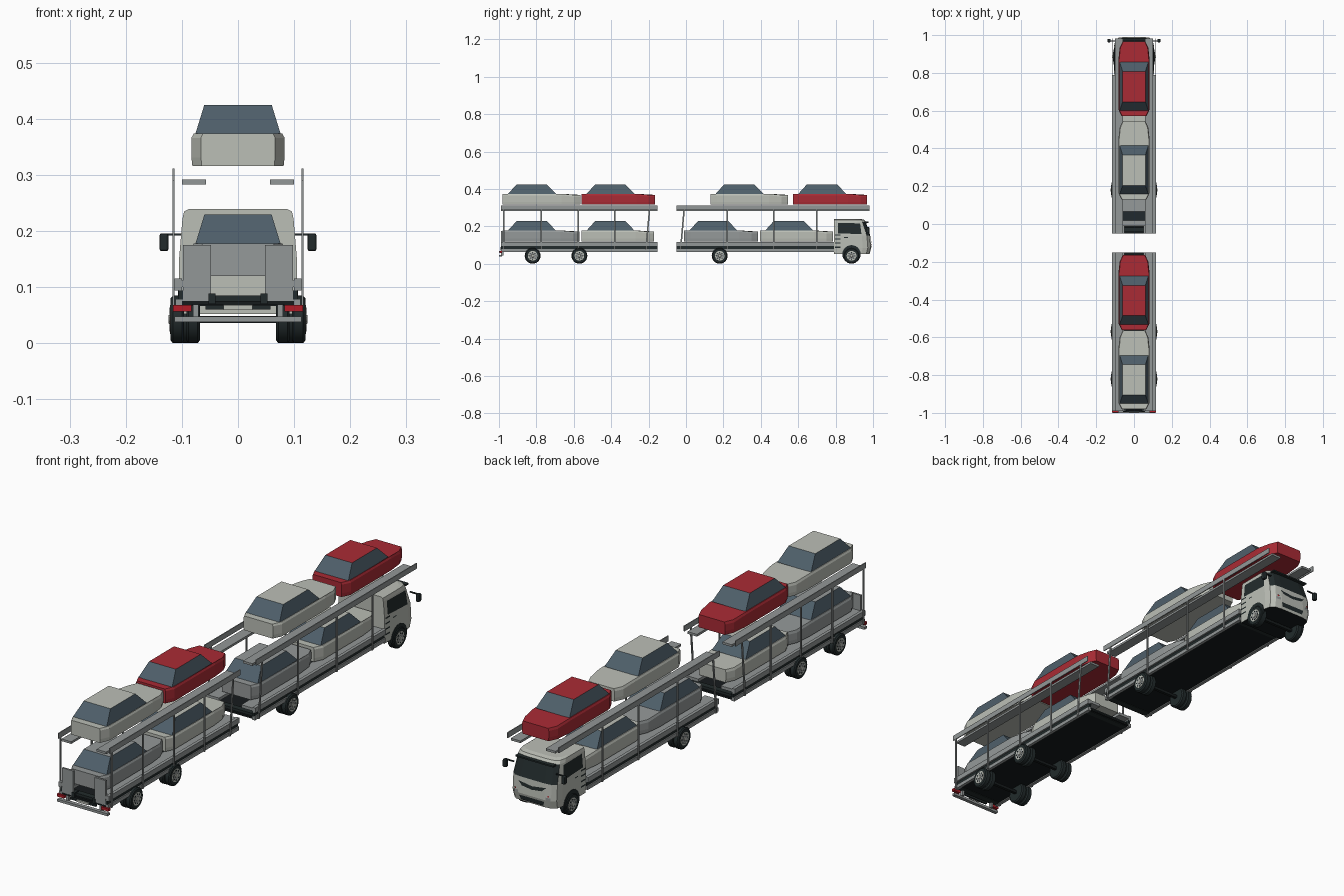
import bpy, bmesh, math
from mathutils import Vector

cube = bpy.data.objects.get("Cube")
if cube:
    bpy.data.objects.remove(cube, do_unlink=True)


def material(name, r, g, b):
    m = bpy.data.materials.new(name)
    m.use_nodes = True
    m.diffuse_color = (r, g, b, 1)
    m.node_tree.nodes["Principled BSDF"].inputs["Base Color"].default_value = (r, g, b, 1)
    return m


WHITE = material("off white paint", 0.50, 0.52, 0.47)
RED = material("red paint", 0.40, 0.024, 0.035)
SILVER = material("silver paint", 0.30, 0.32, 0.32)
STEEL = material("grey steel", 0.29, 0.31, 0.31)
GLASS = material("blue glass", 0.078, 0.115, 0.145)
DARK = material("dark trim", 0.016, 0.024, 0.025)
BLACK = material("black underside", 0.008, 0.011, 0.012)
LAMP = material("red lamp", 0.45, 0.012, 0.02)


def finish(name, bm, *mats):
    bmesh.ops.recalc_face_normals(bm, faces=bm.faces)
    me = bpy.data.meshes.new(name)
    bm.to_mesh(me)
    bm.free()
    for m in mats:
        me.materials.append(m)
    ob = bpy.data.objects.new(name, me)
    bpy.context.collection.objects.link(ob)
    return ob


def box(name, xs, ys, zs, mat, mirror=False):
    bm = bmesh.new()
    for s in ((1, -1) if mirror else (1,)):
        vs = bmesh.ops.create_cube(bm, size=1)["verts"]
        for v in vs:
            v.co = Vector((s * (xs[0] if v.co.x < 0 else xs[1]),
                           ys[0] if v.co.y < 0 else ys[1],
                           zs[0] if v.co.z < 0 else zs[1]))
    return finish(name, bm, mat)


def loft(bm, rings):
    """Skin a stack of equal-length rings and cap both ends."""
    loops = [[bm.verts.new(p) for p in ring] for ring in rings]
    n = len(loops[0])
    for a, b in zip(loops, loops[1:]):
        for i in range(n):
            j = (i + 1) % n
            bm.faces.new((a[i], a[j], b[j], b[i]))
    bm.faces.new(loops[0][::-1])
    bm.faces.new(loops[-1])


def plate(name, pts, mat, mirror=True):
    """Thin painted detail, repeated on the other side."""
    bm = bmesh.new()
    for s in ((1, -1) if mirror else (1,)):
        bm.faces.new([bm.verts.new((s * x, y, z)) for x, y, z in pts])
    return finish(name, bm, mat)


def beam(name, x, a, b, w, mat):
    """Slim leaning post between two (y, z) points, on both sides."""
    bm = bmesh.new()
    for s in (1, -1):
        loft(bm, [[(s * (x + dx * w), p[0] + dy * w, p[1])
                   for dx, dy in ((-.5, -1), (.5, -1), (.5, 1), (-.5, 1))] for p in (a, b)])
    return finish(name, bm, mat)


def disc_stack(name, steps, y, z, mat):
    """Turned part along x from (x, radius) steps, on both sides."""
    bm = bmesh.new()
    n = 24
    for s in (1, -1):
        loft(bm, [[(s * x, y + r * math.cos(2 * math.pi * i / n), z + r * math.sin(2 * math.pi * i / n))
                   for i in range(n)] for x, r in steps])
    ob = finish(name, bm, mat)
    bpy.ops.object.select_all(action='DESELECT')
    ob.select_set(True)
    bpy.context.view_layer.objects.active = ob
    bpy.ops.object.shade_smooth_by_angle(angle=math.radians(35))
    return ob


# Carried cars: tapered body, glazed cabin, painted roof
def car(label, y0, y1, z, mat):
    bm = bmesh.new()

    def plan(k, zt, zf):
        outline = [(.066, y0), (.083, y0 + .035), (.083, y1 - .10), (.076, y1 - .035), (.060, y1)]
        half = [(x * k, y, zf if y > y1 - .05 else zt) for x, y in outline]
        return half + [(-x, y, h) for x, y, h in reversed(half)]
    loft(bm, [plan(.98, z, z), plan(1, z + .015, z + .015), plan(1, z + .05, z + .042), plan(.95, z + .058, z + .052)])
    finish(label + "_body", bm, mat)
    bm = bmesh.new()

    def rect(w, a, b, h):
        return [(-w, a, h), (w, a, h), (w, b, h), (-w, b, h)]
    loft(bm, [rect(.076, y0 + .028, y0 + .285, z + .057), rect(.060, y0 + .075, y0 + .235, z + .109)])
    ob = finish(label + "_cabin", bm, GLASS, mat)
    for f in ob.data.polygons:
        f.material_index = 1 if f.normal.z > .9 else 0


UP, LOW = .316, .120
car("upper_rear_car", -.98, -.565, UP, WHITE)
car("upper_second_car", -.56, -.165, UP, RED)
car("upper_third_car", .13, .545, UP, WHITE)
car("upper_front_car", .572, .967, UP, RED)
car("lower_rear_car", -.98, -.57, LOW, SILVER)
car("lower_second_car", -.56, -.17, LOW, WHITE)
car("lower_third_car", -.01, .385, LOW, SILVER)
car("lower_front_car", .395, .785, LOW, WHITE)


# Two-storey carrying frame
def frame(label, y0, low_end, up_end, posts):
    low, up = (y0, low_end), (y0, up_end)
    box(label + "_floor", (-.10, .10), low, (.068, .075), BLACK)
    box(label + "_runway", (.05, .10), low, (.100, .112), STEEL, True)
    box(label + "_side_beam", (.10, .113), low, (.094, .115), STEEL, True)
    box(label + "_side_recess", (.098, .106), low, (.078, .094), DARK, True)
    box(label + "_side_skirt", (.098, .111), low, (.064, .079), STEEL, True)
    box(label + "_upper_runway", (.057, .100), up, (.283, .292), STEEL, True)
    box(label + "_upper_rail", (.113, .117), up, (.289, .311), STEEL, True)
    for a, b in posts:
        beam(label + "_post", .115, (a, .065), (b, .29), .004, STEEL)
    for y in (y0 + .02, low_end - .02):
        box(label + "_cross_member", (-.10, .10), (y - .012, y + .012), (.066, .085), DARK)


frame("trailer", -.99, -.152, -.152, [(-.975, -.975), (-.775, -.775), (-.575, -.575), (-.38, -.38), (-.215, -.195)])
frame("truck", -.05, .79, .982, [(-.03, -.01), (.22, .22), (.47, .47), (.70, .70)])

# Trailer tail
box("tail_panel", (.048, .098), (-.99, -.982), (.07, .175), STEEL, True)
box("rear_bumper", (-.113, .113), (-1, -.985), (.038, .048), STEEL)
box("bumper_bracket", (.07, .08), (-.99, -.975), (.045, .07), STEEL, True)
box("tail_light", (.083, .116), (-.998, -.985), (.057, .068), LAMP, True)
box("tail_strip", (-.058, .058), (-.996, -.988), (.060, .067), DARK)
box("number_plate", (-.026, .026), (-.999, -.995), (.059, .068), WHITE)
box("tail_latch", (.040, .053), (-.993, -.965), (.070, .089), DARK, True)


# Wheels
def axle(label, y, out, dual):
    r = .0425
    rows = ((out - .024, out), (out - .052, out - .028)) if dual else ((out - .03, out),)
    for a, b in rows:
        disc_stack(label + "_tyre", [(a, r - .005), (a + .004, r), (b - .004, r), (b, r - .005), (b, .027)], y, r, DARK)
    disc_stack(label + "_rim", [(out - .004, .027), (out + .001, .026), (out + .001, .019)], y, r, WHITE)
    disc_stack(label + "_dish", [(out, .018), (out + .0018, .018)], y, r, STEEL)
    disc_stack(label + "_hub", [(out, .010), (out + .004, .007)], y, r, WHITE)
    for i in range(8):
        t = math.pi * i / 4
        disc_stack(label + "_rim_hole", [(out + .001, .003), (out + .0022, .003)],
                   y + .0185 * math.cos(t), r + .0185 * math.sin(t), DARK)
    box(label + "_axle", (-.08, .08), (y - .006, y + .006), (r - .006, r + .006), BLACK)


axle("rear_trailer_wheel", -.82, .120, True)
axle("front_trailer_wheel", -.57, .120, True)
axle("drive_wheel", .18, .120, True)
axle("steer_wheel", .885, .109, False)
disc_stack("wheel_arch", [(.10, .049), (.1065, .049)], .885, .0425 + .008, DARK)

# Cab: stacked rings give the raked front, with the windscreen as one band
LEVELS = ((.052, .103, .982), (.085, .105, .990), (.150, .105, .985), (.222, .099, .962), (.235, .096, .953), (.239, .088, .935))
bm = bmesh.new()
rings = []
for z, w, f in LEVELS:
    half = [(w, .792), (w, f - .045), (w - .006, f - .018), (w - .022, f - .004), (w - .05, f)]
    rings.append([(x, y, z) for x, y in half] + [(-x, y, z) for x, y in reversed(half)])
loft(bm, rings)
cab = finish("cab", bm, WHITE, DARK, BLACK)
for p in cab.data.polygons:
    if p.normal.y > .5 and .15 < p.center.z < .222:
        p.material_index = 1
    elif p.normal.z < -.9:
        p.material_index = 2


# Painted cab details
def side(y, z):
    return (.1062 - max(0, z - .15) * .083, y, z)


plate("side_window", [side(y, z) for y, z in ((.812, .163), (.938, .158), (.931, .216), (.812, .218))], DARK)
for k in range(4):
    z = .085 + .022 * k
    plate("side_vent", [side(y, h) for y, h in ((.796, z), (.826, z), (.826, z + .006), (.796, z + .006))], DARK)
plate("door_handle", [side(y, h) for y, h in ((.845, .138), (.865, .138), (.865, .142), (.845, .142))], DARK)
plate("upper_grille", [(0, .9905, .112), (.045, .9905, .118), (.062, .988, .134), (0, .9895, .126)], DARK)
plate("lower_grille", [(0, .9885, .060), (.05, .9885, .060), (.056, .991, .078), (0, .991, .078)], DARK)
plate("headlight", [(.062, .991, .086), (.082, .989, .086), (.082, .989, .097), (.062, .991, .097)], STEEL)
plate("marker_lamp", [(.070, .991, .100), (.078, .990, .100), (.078, .990, .106), (.070, .991, .106)], LAMP)
box("sun_visor", (-.085, .085), (.955, .975), (.219, .225), DARK)

# Mirrors
box("mirror_arm", (.095, .13), (.966, .972), (.192, .196), DARK, True)
mirror = box("mirror", (.124, .140), (.962, .980), (.164, .196), DARK, True)
bev = mirror.modifiers.new("soft edges", 'BEVEL')
bev.width, bev.segments = .004, 2
